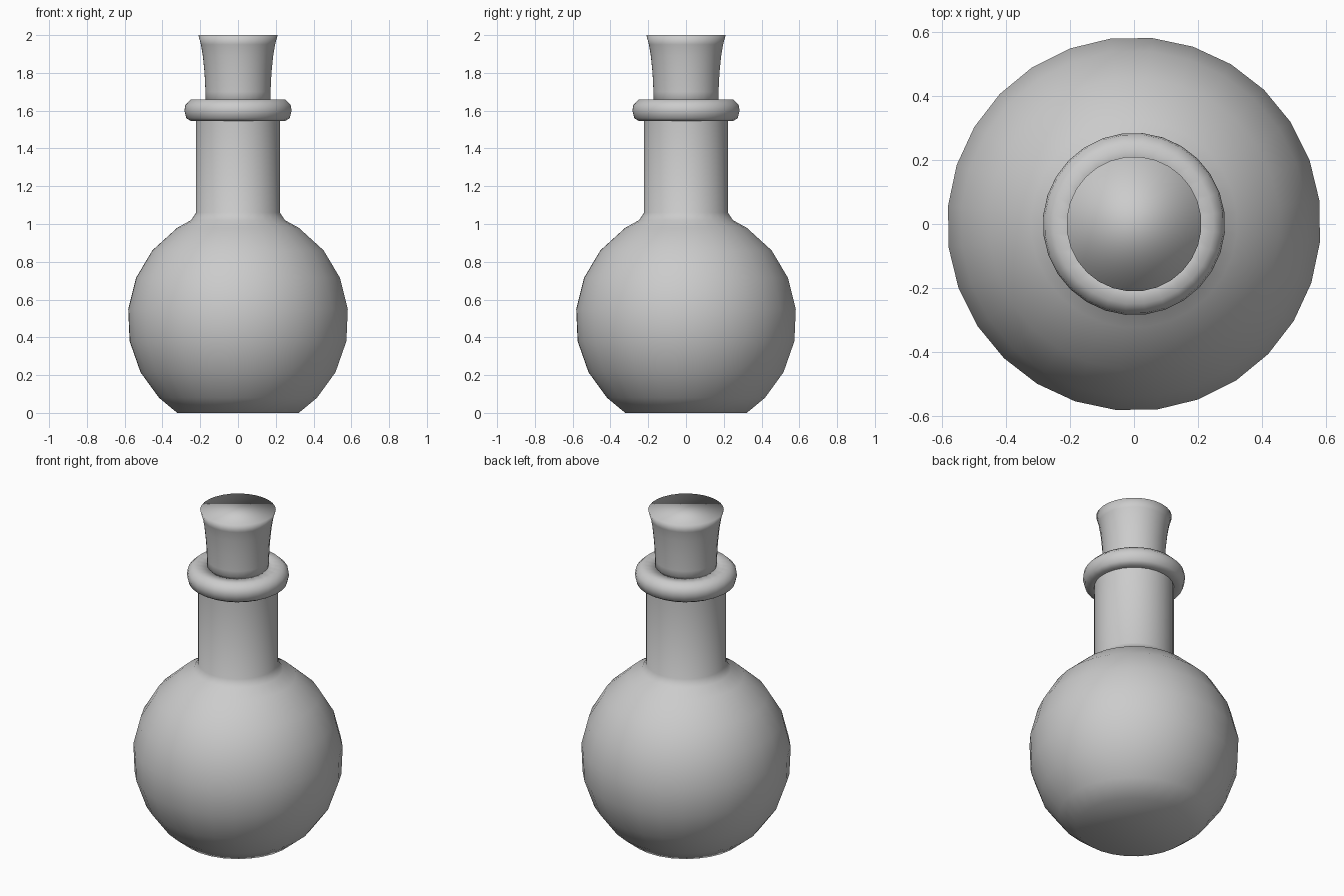
import bpy, bmesh, math

if "Cube" in bpy.data.objects:
    bpy.data.objects.remove(bpy.data.objects["Cube"])

SIDES = 28


def lathe(name, profile, cap_bottom=False, cap_top=False, closed=False):
    """Revolve (radius, height) points around z."""
    bm = bmesh.new()
    rings = []
    for r, z in profile:
        angles = [math.radians(7.3) + 2 * math.pi * i / SIDES for i in range(SIDES)]
        rings.append([bm.verts.new((r * math.cos(a), r * math.sin(a), z)) for a in angles])
    pairs = list(zip(rings, rings[1:]))
    if closed:
        pairs.append((rings[-1], rings[0]))
    for low, high in pairs:
        for i in range(SIDES):
            j = (i + 1) % SIDES
            bm.faces.new((low[i], low[j], high[j], high[i]))
    if cap_bottom:
        bm.faces.new(rings[0][::-1])
    if cap_top:
        bm.faces.new(rings[-1])
    bmesh.ops.recalc_face_normals(bm, faces=bm.faces)
    for f in bm.faces:
        f.smooth = True
    mesh = bpy.data.meshes.new(name)
    bm.to_mesh(mesh)
    bm.free()
    obj = bpy.data.objects.new(name, mesh)
    bpy.context.collection.objects.link(obj)
    return obj


# Round flask body with flat base, running up into the neck
R, CZ = 0.587, 0.49
heights = (0.0, 0.08, 0.215, 0.38, 0.55, 0.715, 0.86, 0.98)
body = [(math.sqrt(R * R - (z - CZ) ** 2), z) for z in heights]
body += [(0.25, 1.02), (0.223, 1.06), (0.223, 1.56)]
lathe("flask_body", body, cap_bottom=True)

# Rounded lip around the mouth
lathe("neck_lip", [(0.17, 1.545), (0.25, 1.545), (0.275, 1.56), (0.285, 1.60),
                   (0.28, 1.63), (0.25, 1.66), (0.17, 1.66)], closed=True)

# Flared stopper
lathe("stopper", [(0.172, 1.62), (0.173, 1.70), (0.178, 1.80), (0.187, 1.89),
                  (0.197, 1.95), (0.211, 2.0)], cap_bottom=True, cap_top=True)
